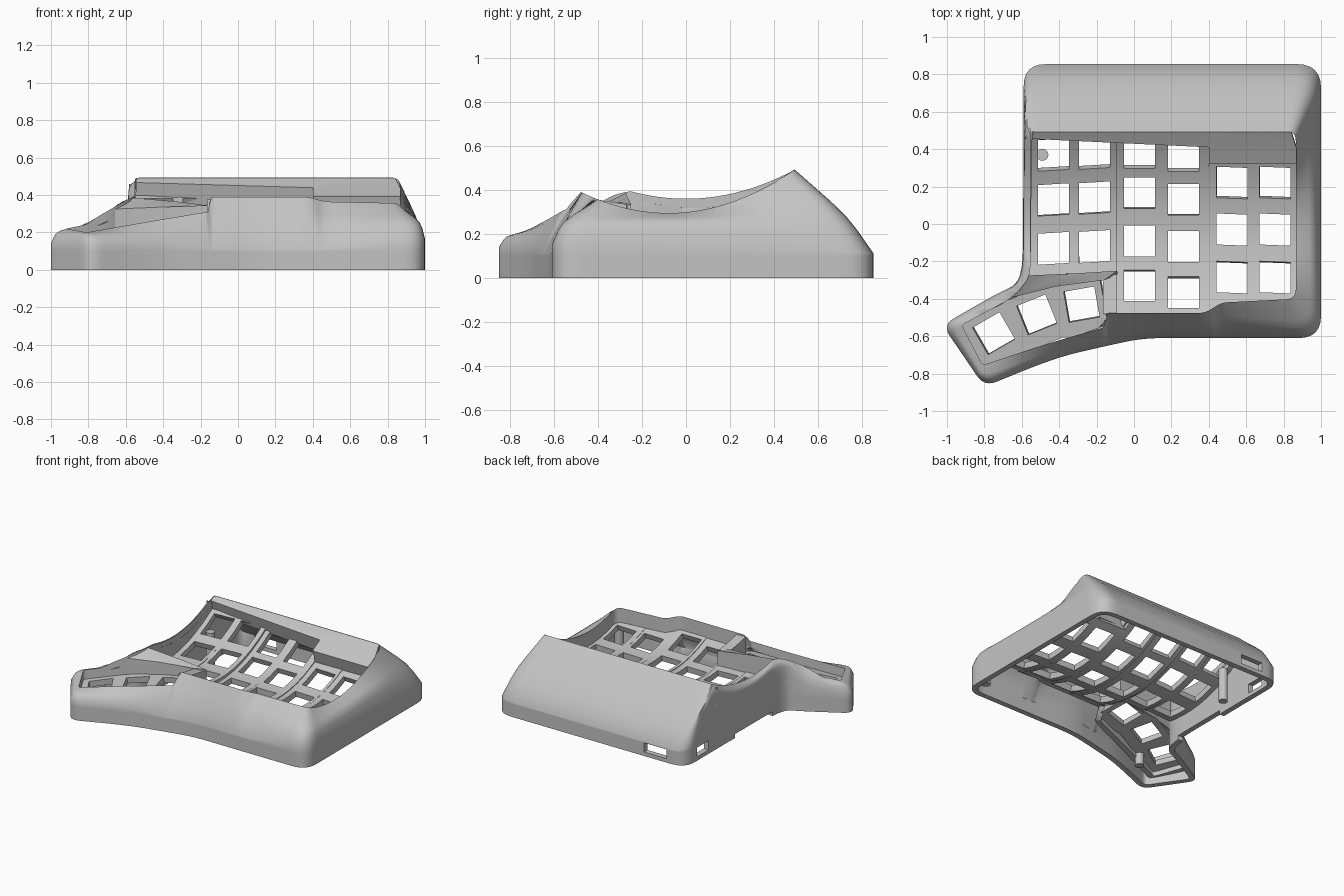
import bpy
from math import radians, cos, sin, ceil
from mathutils import Vector

cube = bpy.data.objects.get("Cube")
if cube:
    bpy.data.objects.remove(cube, do_unlink=True)

grey = bpy.data.materials.new("plain grey plastic")
grey.use_nodes = True
grey.diffuse_color = (0.55, 0.55, 0.55, 1)
for node in grey.node_tree.nodes:
    if node.type == 'BSDF_PRINCIPLED':
        node.inputs["Base Color"].default_value = grey.diffuse_color
        node.inputs["Roughness"].default_value = 0.6


def clamp(v):
    return max(0.0, min(1.0, v))


def finish(obj, thickness):
    """Thicken a sheet below its surface and smooth its soft edges."""
    obj.data.materials.append(grey)
    bpy.ops.object.select_all(action='DESELECT')
    obj.select_set(True)
    bpy.context.view_layer.objects.active = obj
    if thickness:
        mod = obj.modifiers.new("thickness", 'SOLIDIFY')
        mod.thickness = thickness
        mod.offset = -1
        bpy.ops.object.modifier_apply(modifier=mod.name)
    bpy.ops.object.shade_smooth_by_angle(angle=radians(45))


def sheet(name, rows, thickness, skip=lambda j, i: False, closed=False):
    """Grid of points made into a sheet, leaving out skipped cells."""
    n = len(rows[0])
    verts = [tuple(p) for row in rows for p in row]
    faces = []
    for j in range(len(rows) - 1):
        for i in range(n if closed else n - 1):
            if not skip(j, i):
                k = (i + 1) % n
                faces.append((j * n + i, j * n + k, j * n + n + k, j * n + n + i))
    mesh = bpy.data.meshes.new(name)
    mesh.from_pydata(verts, [], faces)
    mesh.update()
    obj = bpy.data.objects.new(name, mesh)
    bpy.context.collection.objects.link(obj)
    finish(obj, thickness)


# Surface heights
def dish(y):
    return 0.295 + 0.6 * (y + 0.08) ** 2


def thumb_plane(x, y):
    return 0.4155 + 0.1215 * x + 0.155 * y


def rim_height(x, y):
    u = clamp((x + 0.55) / 0.3)
    main = (0.36 + 0.54 * y * y) * (1 - u) + dish(y) * u
    w = clamp((-0.25 - y) / 0.23) * clamp((-0.14 - x) / 0.02)
    return main * (1 - w) + thumb_plane(x, y) * w


# Outline corners: foot, foot radius, rim, rim radius, wall style
STYLES = {  # top of upright wall, shoulder inset, shoulder height
    "back": (0.11, 0.33, 0.28), "left": (0.30, 0.10, 0.50),
    "neck": (0.20, 0.40, 0.28), "thumb": (0.14, 0.30, 0.195),
    "step": (0.11, 0.60, 0.25), "front": (0.11, 0.45, 0.26),
    "right": (0.17, 0.16, 0.255),
}
CORNERS = [
    ((-.59, .855), .12, (-.55, .495), .02, "back"),
    ((-.59, .47), .02, (-.55, .45), .01, "left"),
    ((-.595, -.31), .18, (-.555, -.28), .05, "left"),
    ((-.72, -.365), .10, (-.64, -.39), .08, "neck"),
    ((-1.025, -.54), .07, (-.92, -.54), .02, "thumb"),
    ((-.80, -.87), .07, (-.81, -.755), .02, "thumb"),
    ((-.42, -.715), .20, (-.45, -.635), .20, "thumb"),
    ((-.17, -.657), .01, (-.165, -.555), .01, "step"),
    ((-.125, -.647), .01, (-.14, -.475), .01, "front"),
    ((.06, -.608), .20, (.06, -.475), .05, "front"),
    ((.38, -.61), .05, (.38, -.475), .03, "front"),
    ((.50, -.61), .05, (.47, -.42), .03, "front"),
    ((1.0, -.61), .12, (.865, -.40), .05, "right"),
    ((1.0, .855), .13, (.865, .495), .05, "back"),
]
COUNT = len(CORNERS)


def cuts(points, radii):
    out = []
    for i, (p, r) in enumerate(zip(points, radii)):
        a, b = points[i - 1], points[(i + 1) % COUNT]
        out.append((min(.48, r / (p - a).length), min(.48, r / (p - b).length)))
    return out


def soften(points, cut, counts):
    """Round every corner, then divide the straights."""
    ins = [p.lerp(points[i - 1], cut[i][0]) for i, p in enumerate(points)]
    outs = [p.lerp(points[(i + 1) % COUNT], cut[i][1]) for i, p in enumerate(points)]
    result = []
    for i, p in enumerate(points):
        for s in range(7):
            t = s / 6
            result.append(ins[i].lerp(p, t).lerp(p.lerp(outs[i], t), t))
        for s in range(1, counts[i]):
            result.append(outs[i].lerp(ins[(i + 1) % COUNT], s / counts[i]))
    return result


feet = [Vector((*c[0], 0)) for c in CORNERS]
rims = [Vector((*c[2], 0)) for c in CORNERS]
styles = [Vector(STYLES[c[4]]) for c in CORNERS]
counts = [max(1, ceil((p - feet[(i + 1) % COUNT]).length / .045)) for i, p in enumerate(feet)]
foot_cut = cuts(feet, [c[1] for c in CORNERS])
foot_line = soften(feet, foot_cut, counts)
style_line = soften(styles, foot_cut, counts)
rim_line = soften(rims, cuts(rims, [c[3] for c in CORNERS]), counts)

# Case shell: foot, port levels, wall, rounded shoulder, rim, well wall
profiles = []
for foot, rim, style in zip(foot_line, rim_line, style_line):
    up = Vector((0, 0, 1))
    top = rim + up * rim_height(rim.x, rim.y)
    shoulder_z = min(style.z, top.z * .94)
    shoulder = foot.lerp(rim, style.y) + up * shoulder_z
    wall = foot + up * min(style.x, shoulder_z * .85)
    below, above = shoulder.lerp(wall, .35), shoulder.lerp(top, .3)
    middle = (below + above) / 4 + shoulder / 2
    profiles.append([foot, foot + up * .03, foot + up * .1, wall,
                     below, middle, above, top, top - up * .15])


def shell_gap(j, i):
    """Ports near the back left corner and a low notch on the left."""
    mid = (foot_line[i] + foot_line[(i + 1) % len(foot_line)]) / 2
    on_left = abs(mid.x + .59) < .02
    back_port = j == 1 and mid.y > .84 and -.42 < mid.x < -.26
    left_port = j == 1 and on_left and .56 < mid.y < .70
    notch = j == 0 and on_left and -.18 < mid.y < .25
    return back_port or left_port or notch


sheet("case_shell", list(zip(*profiles)), .04, shell_gap, closed=True)

# Back lip: dished strip behind the keys, stepped forward over the outer columns
lip = [(-.545, .455), (.40, .41), (.402, .32), (.868, .32)]
ridge_xs = (-.535, .40, .402, .84)
sheet("back_lip", [
    [(x, y + .035, dish(y) - .11) for x, y in lip],
    [(x, y, dish(y)) for x, y in lip],
    [(x, (y + .495) / 2, dish((y + .495) / 2)) for x, y in lip],
    [(x, .493, dish(.493)) for x in ridge_xs]], .02)

# Curved key columns: edges, key centre, height offset, tilt, y range, key rows
HALF = .083
COLUMNS = [
    ("first", -.56, -.32, -.43, -.085, .06, -.27, .48, (.37, .13, -.13)),
    ("second", -.32, -.09, -.21, -.09, .06, -.27, .48, (.38, .14, -.12)),
    ("third", -.09, .16, .03, -.11, 0, -.48, .48, (.38, .165, -.09, -.33)),
    ("fourth", .16, .40, .265, -.105, 0, -.48, .47, (.365, .13, -.12, -.365)),
    ("fifth", .40, .63, .525, -.11, -.04, -.47, .36, (.22, -.03, -.285)),
    ("sixth", .63, .875, .755, -.11, -.04, -.43, .36, (.22, -.03, -.285)),
]
for name, x0, x1, cx, lift, tilt, y0, y1, keys in COLUMNS:
    ys = sorted([y0, y1] + [k + d for k in keys for d in (-HALF, 0, HALF)])
    xs = (x0, cx - HALF, cx + HALF, x1)
    rows = [[(x, y + tilt * (x - cx), dish(y) + lift) for x in xs] for y in ys]

    def key_hole(j, i):
        mid = (ys[j] + ys[j + 1]) / 2
        return i == 1 and any(abs(mid - k) < HALF for k in keys)

    sheet(name + "_key_column", rows, .045, key_hole)

# Thumb key plate, following a bent path of three keys
THUMB_KEYS = [(-.75, -.585, 30), (-.52, -.485, 22), (-.28, -.43, 10)]
path = []
for n, (kx, ky, turn) in enumerate(THUMB_KEYS):
    spans = [-HALF, HALF]
    if n == 0:
        spans.insert(0, -.145)
    if n == 2:
        spans.append(.12)
    path += [(kx, ky, radians(turn), u) for u in spans]
rows = []
for v in (-.165, -HALF, HALF, .13):
    row = []
    for kx, ky, a, u in path:
        x = kx + u * cos(a) - v * sin(a)
        y = ky + u * sin(a) + v * cos(a)
        row.append((x, y, thumb_plane(x, y) - .07))
    rows.append(row)
sheet("thumb_key_plate", rows, .045, lambda j, i: j == 1 and i in (1, 3, 5))

# Sloped web between the main well and the thumb well
ridge = [Vector(p) for p in ((-.56, -.275, .385), (-.33, -.265, .365), (-.09, -.25, .335))]
edge = [Vector(p) for p in ((-.66, -.395, .325), (-.42, -.335, .335), (-.16, -.30, .345))]
drop = Vector((0, 0, -.14))
sheet("thumb_web", [[p + drop for p in edge], edge, ridge, [p + drop for p in ridge]], .02)

# Divider between the thumb well and the third column
rows = [[(-.165, y, z - .13), (-.165, y, z), (-.09, y, z), (-.09, y, z - .13)]
        for y, z in ((-.48, .375), (-.40, .355), (-.27, .335))]
sheet("thumb_divider", rows, .02)

# Screw bosses under the plates
for n, (x, y, top) in enumerate([(-.49, .37, .28), (.91, -.50, .20), (-.62, -.68, .12)]):
    bpy.ops.mesh.primitive_cylinder_add(vertices=24, radius=.032, depth=top - .03,
                                        location=(x, y, (top + .03) / 2))
    boss = bpy.context.object
    boss.name = "screw_boss_%d" % (n + 1)
    finish(boss, 0)
